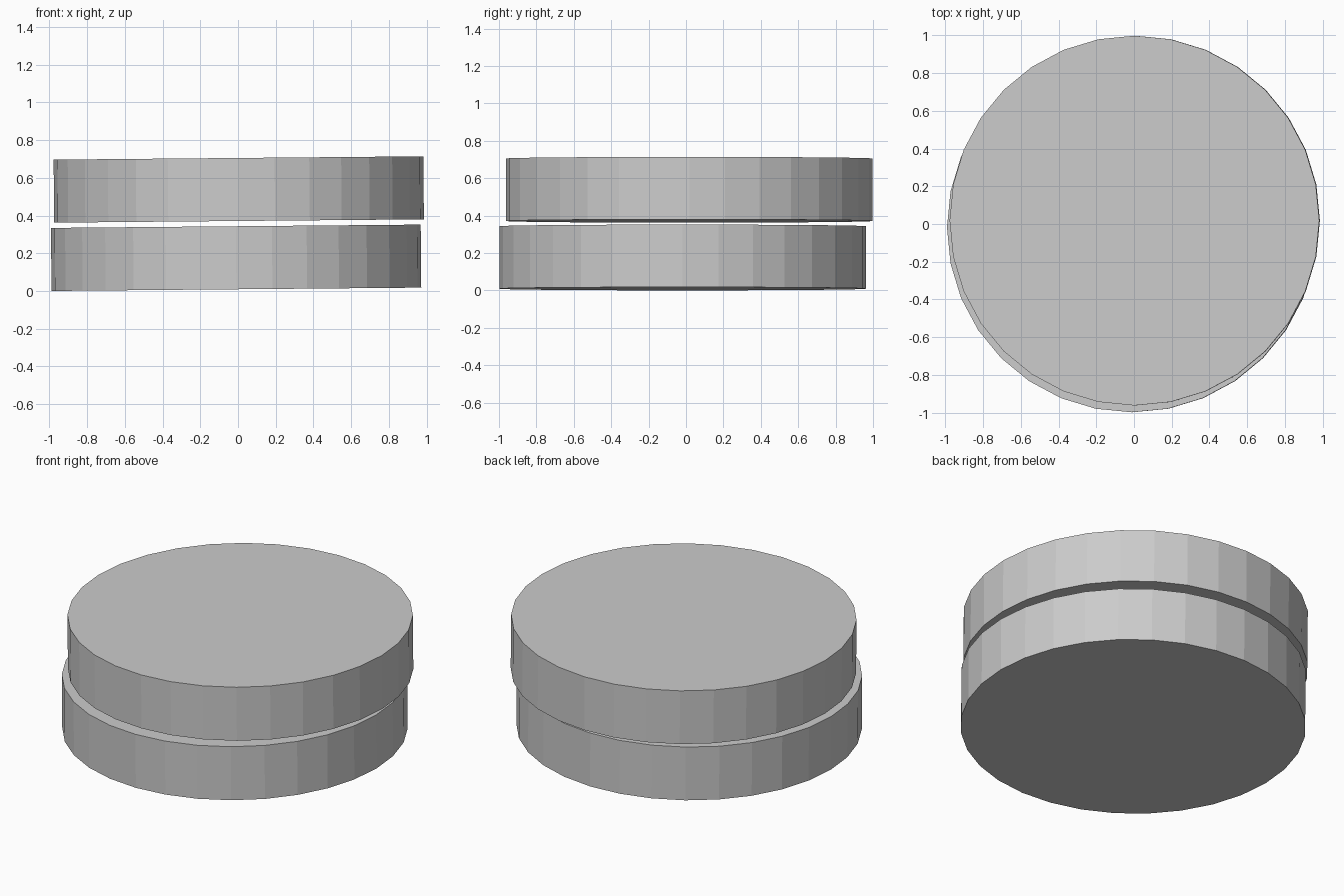
import bpy

if "Cube" in bpy.data.objects:
    bpy.data.objects.remove(bpy.data.objects["Cube"])

RADIUS, THICKNESS, TILT = 0.98, 0.334, -0.009


def disc(name, x, y, z):
    """Flat-shaded 32-sided disc, raised very slightly on its right side."""
    bpy.ops.mesh.primitive_cylinder_add(
        vertices=32, radius=RADIUS, depth=THICKNESS,
        location=(x, y, z), rotation=(0, TILT, 0))
    bpy.context.object.name = name


# Two stacked discs, offset a little from each other with a thin gap
disc("lower_disc", -0.010, -0.018, 0.176)
disc("upper_disc", 0.004, 0.018, 0.538)
